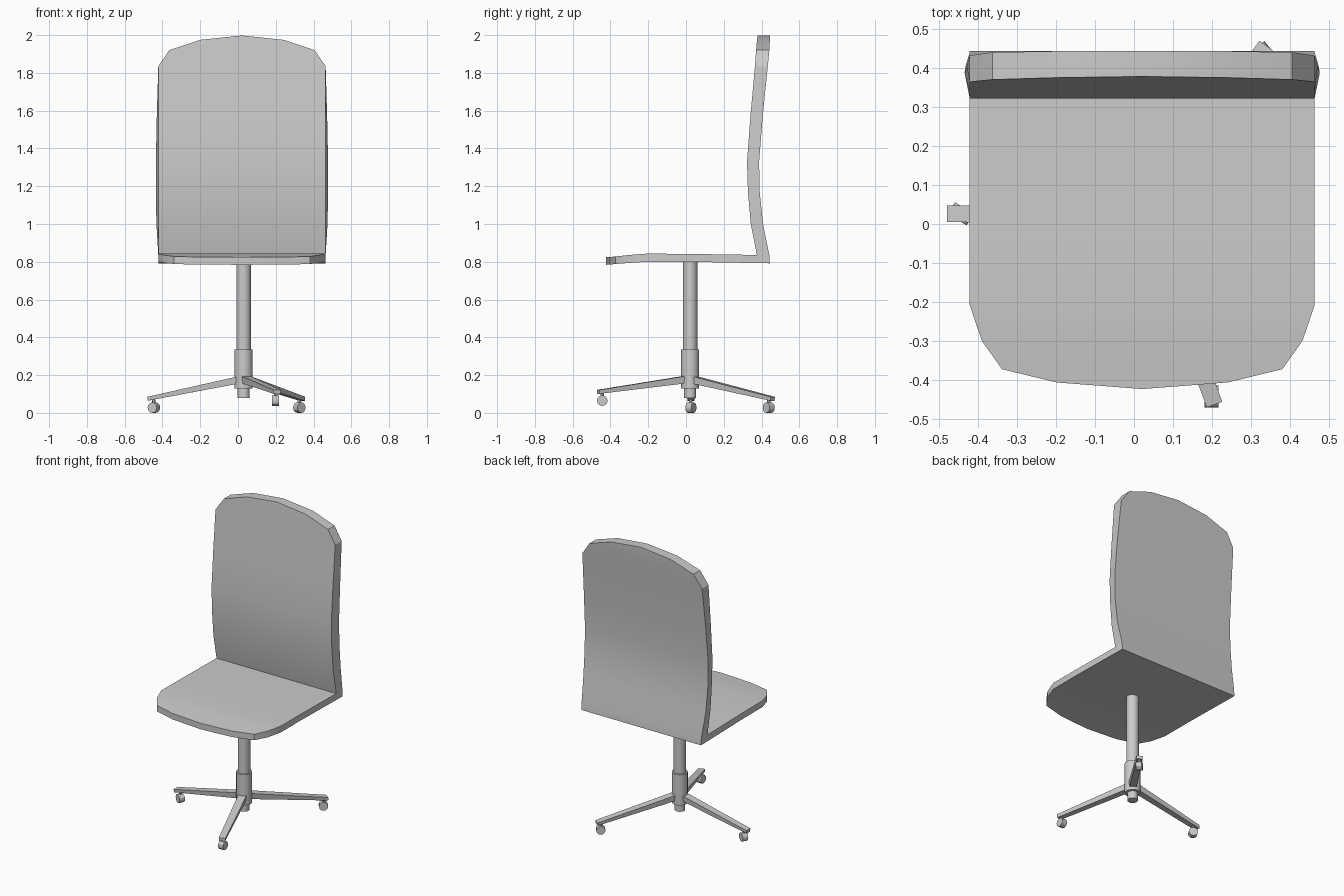
import bpy, bmesh, math
from mathutils import Vector, Matrix

if "Cube" in bpy.data.objects:
    bpy.data.objects.remove(bpy.data.objects["Cube"])

CX, CY = 0.03, 0.022   # column axis
SX = 0.021             # seat centre in x


def finish(bm, name, smooth=True):
    bmesh.ops.remove_doubles(bm, verts=bm.verts, dist=1e-5)
    bmesh.ops.recalc_face_normals(bm, faces=bm.faces)
    me = bpy.data.meshes.new(name)
    bm.to_mesh(me)
    bm.free()
    ob = bpy.data.objects.new(name, me)
    bpy.context.collection.objects.link(ob)
    if smooth:
        bpy.ops.object.select_all(action='DESELECT')
        bpy.context.view_layer.objects.active = ob
        ob.select_set(True)
        bpy.ops.object.shade_smooth_by_angle(angle=math.radians(30))
    return ob


def loft(bm, rings):
    """Skin a list of four-corner sections, closing both ends."""
    vs = [[bm.verts.new(p) for p in r] for r in rings]
    for a, b in zip(vs, vs[1:]):
        for i in range(4):
            j = (i + 1) % 4
            q = [a[i], a[j], b[j], b[i]]
            # skip faces whose four corners collapse to a line
            n = (q[2].co - q[0].co).cross(q[3].co - q[1].co)
            if n.length > 1e-7:
                bm.faces.new(q)
    for r in (vs[0], vs[-1]):
        if (r[0].co - r[1].co).length > 1e-5:
            bm.faces.new(r)


def cylinder(name, centre, axis, radius, depth, sides):
    bm = bmesh.new()
    rot = Vector(axis).to_track_quat('Z', 'Y').to_matrix().to_4x4()
    bmesh.ops.create_cone(bm, cap_ends=True, segments=sides, radius1=radius,
                          radius2=radius, depth=depth,
                          matrix=Matrix.Translation(centre) @ rot)
    return finish(bm, name)


# Seat and backrest: one bent slab
# (inner half width, inner y, inner z, outer half width, outer y, outer z)
W = 0.443
rows = [
    (0.0, -0.424, 0.824, 0.0, -0.424, 0.784),
    (0.22, -0.407, 0.825, 0.22, -0.407, 0.785),
    (0.36, -0.373, 0.828, 0.36, -0.373, 0.788),
    (0.412, -0.30, 0.836, 0.412, -0.30, 0.794),
    (W, -0.208, 0.843, W, -0.208, 0.80),
    (W, 0.0, 0.842, W, 0.0, 0.80),
    (W, 0.376, 0.836, W, 0.444, 0.792),
    (W, 0.374, 0.845, W, 0.441, 0.836),
    (W, 0.343, 1.0, W + .010, 0.408, 1.0),
    (W, 0.328, 1.17, W + .013, 0.390, 1.17),
    (W, 0.323, 1.33, W + .013, 0.387, 1.33),
    (W, 0.341, 1.57, W + .008, 0.406, 1.57),
    (W, 0.365, 1.835, W, 0.433, 1.835),
    (0.385, 0.371, 1.92, 0.385, 0.441, 1.92),
    (0.22, 0.376, 1.975, 0.22, 0.444, 1.975),
    (0.0, 0.379, 1.998, 0.0, 0.444, 1.998),
]
bm = bmesh.new()
loft(bm, [[(SX - a, y, z), (SX + a, y, z), (SX + b, v, w), (SX - b, v, w)]
          for a, y, z, b, v, w in rows])
finish(bm, "seat_and_back")

# Central column: post, sleeve and lower stub
for name, r, z0, z1 in (("post", 0.038, 0.32, 0.802),
                        ("sleeve", 0.048, 0.13, 0.335),
                        ("lower_stub", 0.032, 0.08, 0.14)):
    cylinder(name, (CX, CY, (z0 + z1) / 2), (0, 0, 1), r, z1 - z0, 20)

# Three tapered legs with casters
# (heading, length, tip top z, wheel reach, wheel axis heading)
legs = [(179.5, 0.51, 0.085, 0.475, 60),
        (-70, 0.517, 0.122, 0.495, 0),
        (54.7, 0.535, 0.085, 0.51, 130)]
for i, (ang, length, tip, reach, roll) in enumerate(legs, 1):
    a = math.radians(ang)
    d = Vector((math.cos(a), math.sin(a), 0))
    s = Vector((-d.y, d.x, 0))
    c = Vector((CX, CY, 0))
    rings = []
    for dist, w, top, h in ((0.0, 0.026, 0.2, 0.04), (length, 0.021, tip, 0.021)):
        p = c + d * dist
        rings.append([p - s * w + Vector((0, 0, top)), p + s * w + Vector((0, 0, top)),
                      p + s * w * .85 + Vector((0, 0, top - h)),
                      p - s * w * .85 + Vector((0, 0, top - h))])
    bm = bmesh.new()
    loft(bm, rings)
    finish(bm, f"leg_{i}", smooth=False)

    p = c + d * reach
    wz = tip - 0.057
    r = math.radians(roll)
    cylinder(f"caster_wheel_{i}", (p.x, p.y, wz), (math.cos(r), math.sin(r), 0),
             0.028, 0.036, 12)
    cylinder(f"caster_stem_{i}", (p.x, p.y, wz + 0.026), (0, 0, 1), 0.009, 0.04, 8)
